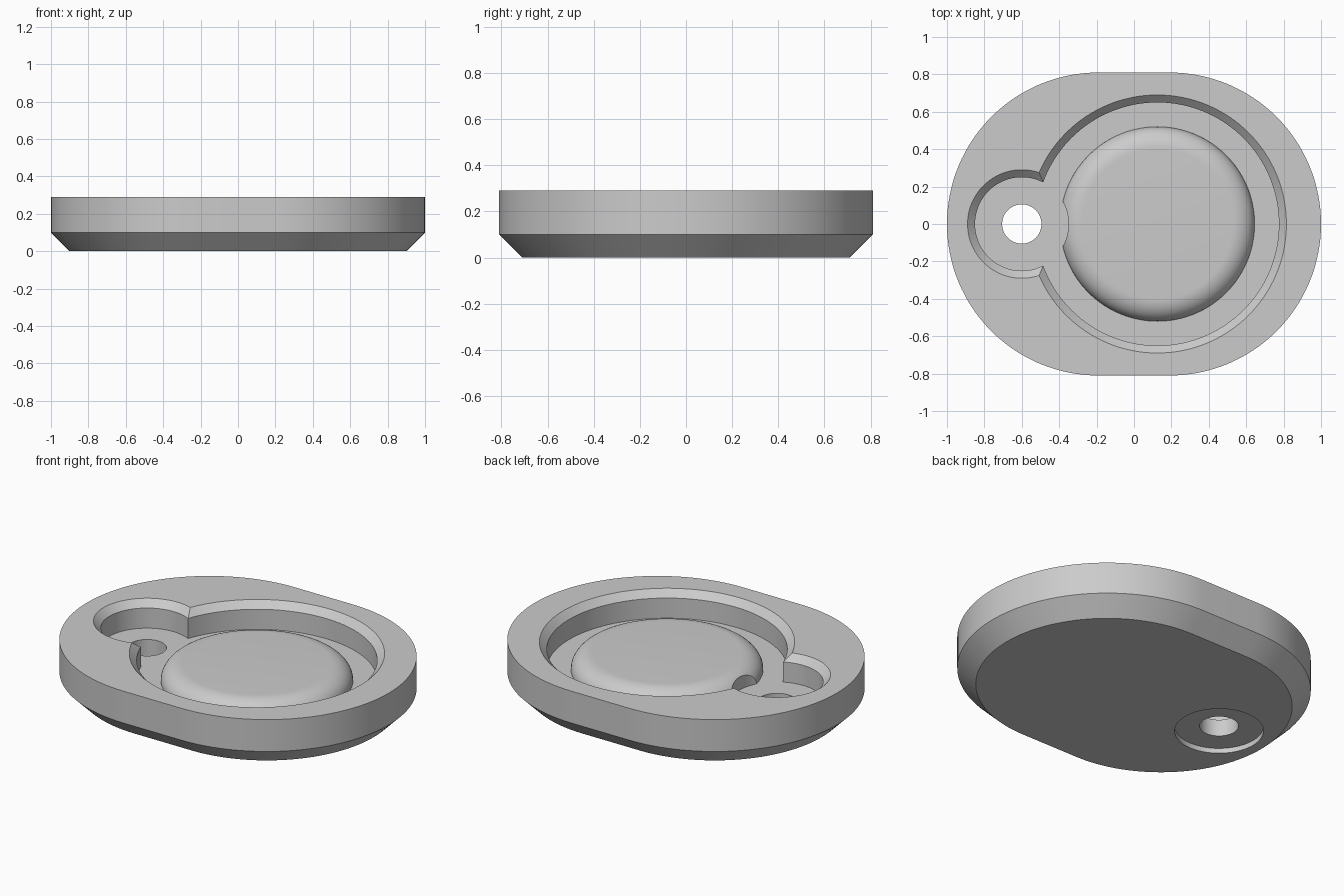
import bpy, bmesh
from math import sin, cos, pi

if "Cube" in bpy.data.objects:
    bpy.data.objects.remove(bpy.data.objects["Cube"], do_unlink=True)

HEIGHT, FLOOR, HOLE_X, DISH_X = 0.29, 0.13, -0.60, 0.125

grey = bpy.data.materials.new("light grey")
grey.use_nodes = True
colour = (0.6, 0.6, 0.6, 1)
grey.diffuse_color = colour
grey.node_tree.nodes["Principled BSDF"].inputs["Base Color"].default_value = colour


def stack(name, rings):
    """Join equal-length rings of points, bottom to top, into a closed solid."""
    bm = bmesh.new()
    loops = [[bm.verts.new(p) for p in ring] for ring in rings]
    n = len(loops[0])
    for low, high in zip(loops, loops[1:]):
        for i in range(n):
            j = (i + 1) % n
            bm.faces.new((low[i], low[j], high[j], high[i]))
    bm.faces.new(loops[0][::-1])
    bm.faces.new(loops[-1])
    bmesh.ops.recalc_face_normals(bm, faces=bm.faces)
    mesh = bpy.data.meshes.new(name)
    bm.to_mesh(mesh)
    bm.free()
    mesh.materials.append(grey)
    obj = bpy.data.objects.new(name, mesh)
    bpy.context.collection.objects.link(obj)
    return obj


def circle(x, r, z, n=128):
    return [(x + r * cos(2 * pi * i / n), r * sin(2 * pi * i / n), z) for i in range(n)]


def stadium(r, z, half=0.19, n=64):
    ring = []
    for side in (1, -1):
        for i in range(n + 1):
            a = -pi / 2 + pi * i / n
            ring.append((side * (half + r * cos(a)), side * r * sin(a), z))
    return ring


def lathe(name, x, profile):
    return stack(name, [circle(x, r, z) for r, z in profile])


# Rounded body with a chamfered underside
body = stack("tray_body", [stadium(0.71, 0), stadium(0.81, 0.10), stadium(0.81, HEIGHT)])


# Pocket walls with a chamfered rim, carried past the top face
def pocket_wall(r):
    return [(r, FLOOR), (r, 0.25), (r + 0.08, 0.33)]


# The large pocket leaves a rounded raised disc on its floor
steps = 12
disc_edge = [(0.40 + 0.12 * sin(pi / 2 * i / steps), FLOOR + 0.10 * cos(pi / 2 * i / steps))
             for i in range(steps + 1)]
cutters = [
    lathe("large_pocket_cutter", DISH_X, disc_edge + pocket_wall(0.65)),
    lathe("small_pocket_cutter", HOLE_X, pocket_wall(0.25)),
    lathe("through_hole_cutter", HOLE_X, [(0.105, -0.1), (0.105, 0.2)]),
    lathe("underside_recess_cutter", HOLE_X, [(0.24, -0.1), (0.24, 0.03)]),
]

# Cut every recess and discard the cutters
bpy.context.view_layer.objects.active = body
for cutter in cutters:
    cutter.hide_render = True
    mod = body.modifiers.new(cutter.name, "BOOLEAN")
    mod.operation = "DIFFERENCE"
    mod.solver = "EXACT"
    mod.object = cutter
    bpy.ops.object.modifier_apply(modifier=mod.name)
    bpy.data.objects.remove(cutter, do_unlink=True)

bpy.ops.object.select_all(action="DESELECT")
body.select_set(True)
bpy.ops.object.shade_smooth_by_angle(angle=pi / 6)
